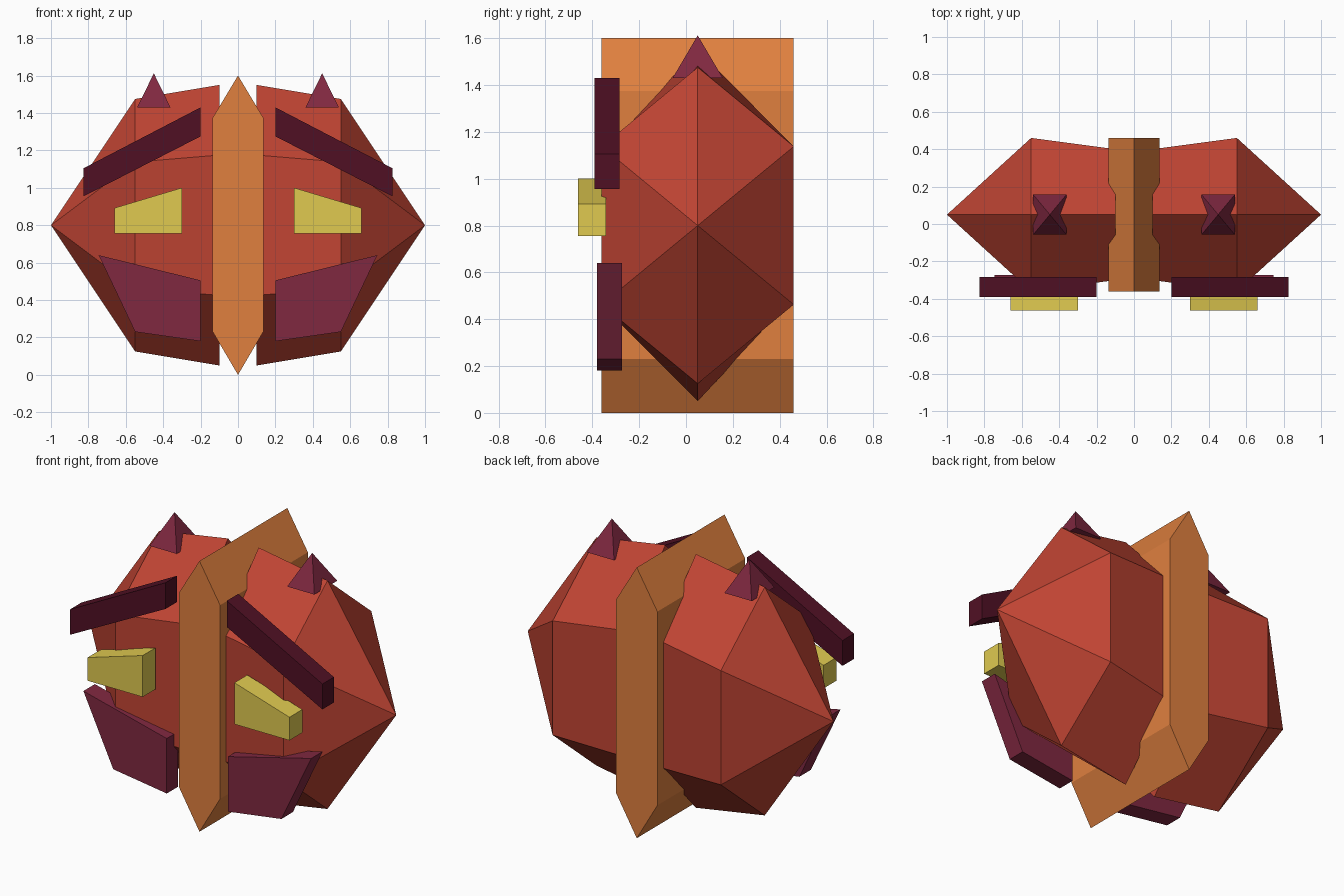
import bpy, bmesh, math

if "Cube" in bpy.data.objects:
    bpy.data.objects.remove(bpy.data.objects["Cube"])


def material(name, hex_code):
    rgb = [int(hex_code[i:i + 2], 16) / 255 for i in (0, 2, 4)]
    lin = [c / 12.92 if c <= 0.04045 else ((c + 0.055) / 1.055) ** 2.4 for c in rgb]
    m = bpy.data.materials.new(name)
    m.diffuse_color = (*lin, 1)
    m.use_nodes = True
    m.node_tree.nodes["Principled BSDF"].inputs["Base Color"].default_value = m.diffuse_color
    return m


RED = material("shell red", "C04433")
ORANGE = material("crest orange", "E0803F")
PLUM = material("plum", "802840")
DARK = material("dark plum", "501024")
YELLOW = material("eye yellow", "E0CA50")


def finish(name, bm, mat, mirror=True):
    bmesh.ops.recalc_face_normals(bm, faces=bm.faces)
    mesh = bpy.data.meshes.new(name)
    bm.to_mesh(mesh)
    bm.free()
    mesh.materials.append(mat)
    ob = bpy.data.objects.new(name, mesh)
    bpy.context.collection.objects.link(ob)
    if mirror:
        mod = ob.modifiers.new("Mirror", 'MIRROR')
        mod.use_mirror_merge = False
    return ob


def plate(name, profile, y0, y1, mat, mirror=True):
    """Front outline (x, z) extruded from y0 to y1."""
    bm = bmesh.new()
    face = bm.faces.new([bm.verts.new((x, y0, z)) for x, z in profile])
    out = bmesh.ops.extrude_face_region(bm, geom=[face])
    verts = [v for v in out["geom"] if isinstance(v, bmesh.types.BMVert)]
    bmesh.ops.translate(bm, verts=verts, vec=(0, y1 - y0, 0))
    return finish(name, bm, mat, mirror)


# Side shells: hexagonal rings along x, closed by a point
bm = bmesh.new()
rings = []
for x, half_y, radius_z in ((0.10, 0.35, 0.75), (0.55, 0.41, 0.675)):
    ring = []
    for i in range(6):
        a = math.radians(60 * i)
        ring.append(bm.verts.new((x, 0.05 + half_y * math.sin(a) / math.sin(math.pi / 3),
                                  0.8 + radius_z * math.cos(a))))
    rings.append(ring)
tip = bm.verts.new((1.0, 0.05, 0.8))
bm.faces.new(rings[0])
for i in range(6):
    j = (i + 1) % 6
    bm.faces.new((rings[0][i], rings[0][j], rings[1][j], rings[1][i]))
    bm.faces.new((rings[1][i], rings[1][j], tip))
finish("side_shell", bm, RED)

# Central crest
plate("central_crest", [(0, 0), (0.135, 0.23), (0.135, 1.375), (0, 1.6),
                        (-0.135, 1.375), (-0.135, 0.23)], -0.36, 0.46, ORANGE, False)

# Face plates
plate("brow", [(0.2, 1.43), (0.2, 1.275), (0.825, 0.955), (0.825, 1.105)], -0.39, -0.283, DARK)
plate("eye", [(0.3, 1.0), (0.3, 0.755), (0.66, 0.755), (0.66, 0.892)], -0.462, -0.342, YELLOW)
plate("jaw_plate", [(0.2, 0.505), (0.2, 0.18), (0.55, 0.23), (0.745, 0.64)], -0.38, -0.273, PLUM)

# Horns: four-sided pyramids
bm = bmesh.new()
base = [bm.verts.new((0.45 + 0.089 * sx, 0.05 + 0.107 * sy, 1.43))
        for sx, sy in ((-1, -1), (1, -1), (1, 1), (-1, 1))]
apex = bm.verts.new((0.45, 0.05, 1.612))
bm.faces.new(base)
for i in range(4):
    bm.faces.new((base[i], base[(i + 1) % 4], apex))
finish("horn", bm, PLUM)
